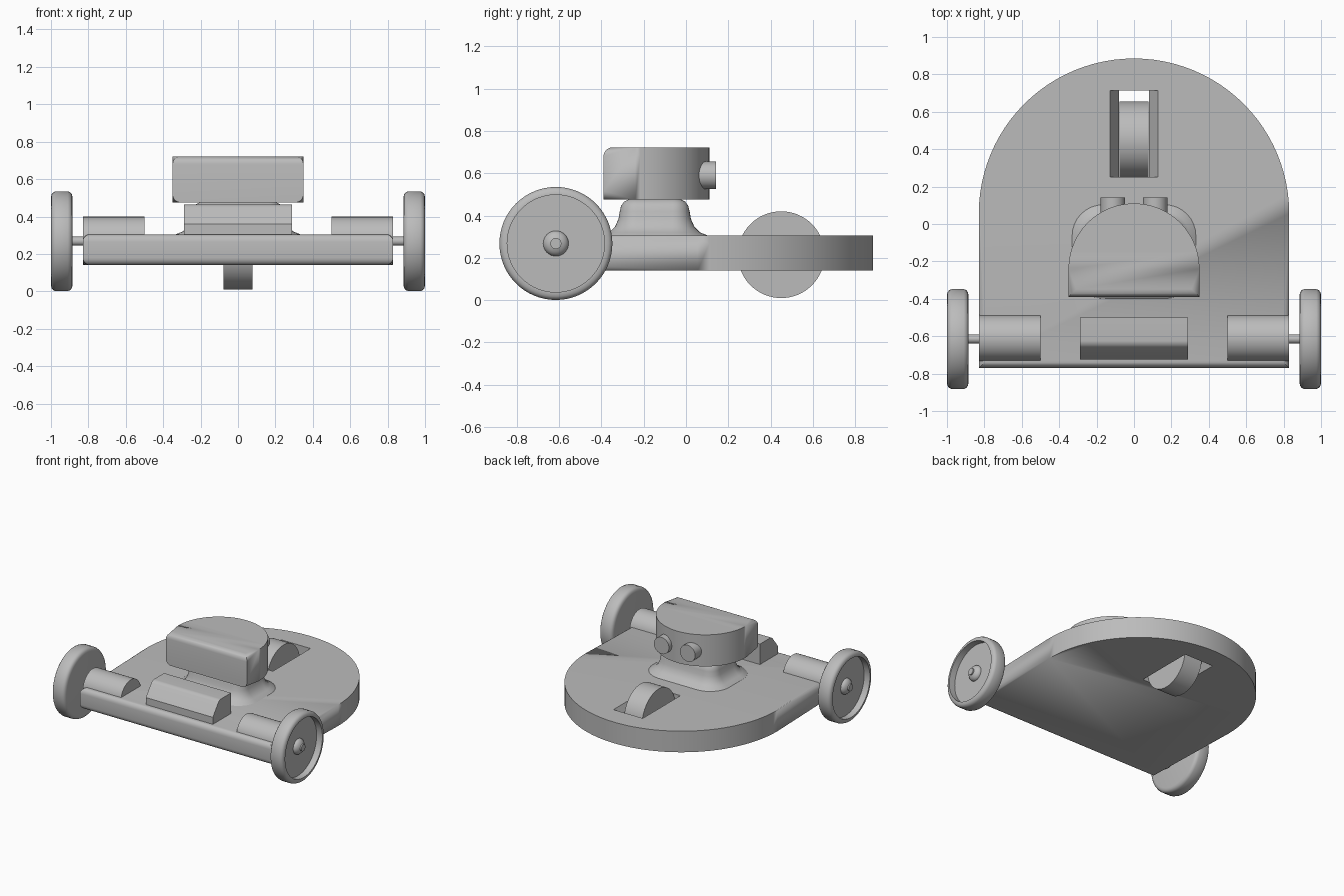
import bpy, bmesh
from math import sin, cos, pi, radians

if "Cube" in bpy.data.objects:
    bpy.data.objects.remove(bpy.data.objects["Cube"])

grey = bpy.data.materials.new("plain grey")
grey.use_nodes = True
grey.diffuse_color = (0.5, 0.5, 0.5, 1)
grey.node_tree.nodes["Principled BSDF"].inputs["Base Color"].default_value = (0.5, 0.5, 0.5, 1)


def finish(name, bm):
    """Turn a bmesh into a named grey object."""
    bmesh.ops.remove_doubles(bm, verts=bm.verts, dist=1e-5)
    bmesh.ops.recalc_face_normals(bm, faces=bm.faces)
    mesh = bpy.data.meshes.new(name)
    bm.to_mesh(mesh)
    bm.free()
    mesh.materials.append(grey)
    ob = bpy.data.objects.new(name, mesh)
    bpy.context.collection.objects.link(ob)
    return ob


def loft(name, rings, bevel=0, pick=None):
    """Skin closed rings of points, cap both ends, round the picked edges."""
    bm = bmesh.new()
    loops = [[bm.verts.new(p) for p in ring] for ring in rings]
    n = len(loops[0])
    for a, b in zip(loops, loops[1:]):
        for i in range(n):
            j = (i + 1) % n
            bm.faces.new((a[i], a[j], b[j], b[i]))
    bm.faces.new(loops[0])
    bm.faces.new(loops[-1])
    if bevel:
        edges = [e for e in bm.edges if pick(e.verts[0].co, e.verts[1].co)]
        bmesh.ops.bevel(bm, geom=edges, offset=bevel, segments=5, profile=0.5, affect='EDGES')
    return finish(name, bm)


def lathe_x(name, profile, y, z, side=1, n=64):
    """Revolve (x, radius) points about an axis parallel to x."""
    rings = [[(side * x, y + r * cos(2 * pi * i / n), z + r * sin(2 * pi * i / n))
              for i in range(n)] for x, r in profile]
    bm = bmesh.new()
    loops = [[bm.verts.new(p) for p in ring] for ring in rings]
    for a, b in zip(loops, loops[1:]):
        for i in range(n):
            j = (i + 1) % n
            bm.faces.new((a[i], a[j], b[j], b[i]))
    bmesh.ops.remove_doubles(bm, verts=bm.verts, dist=1e-5)
    return finish(name, bm)


def d_shape(r, front, centre, n=48):
    """Straight front and sides with a semicircular back."""
    arc = [(r * cos(pi * i / n), centre + r * sin(pi * i / n)) for i in range(n + 1)]
    return [(r, front)] + arc + [(-r, front)]


def at_z(outline, z):
    return [(x, y, z) for x, y in outline]


def along_x(outline, x):
    return [(x, y, z) for y, z in outline]


def flat(a, b):
    return abs(a.z - b.z) < 1e-4


# Base plate with a rounded rim
plate = d_shape(0.83, -0.77, 0.055)
base = loft("base_plate", [at_z(plate, 0.14), at_z(plate, 0.305)], 0.04, flat)

# Slot for the caster, pinched at mid height
pinch = [(-0.135, 0.10), (0.135, 0.10), (0.127, 0.14), (0.08, 0.222), (0.127, 0.305),
         (0.135, 0.35), (-0.135, 0.35), (-0.127, 0.305), (-0.08, 0.222), (-0.127, 0.14)]
cutter = loft("slot_cutter", [[(x, y, z) for x, z in pinch] for y in (0.25, 0.715)])
cutter.hide_render = True
cut = base.modifiers.new("slot", 'BOOLEAN')
cut.operation = 'DIFFERENCE'
cut.solver = 'EXACT'
cut.object = cutter
bpy.context.view_layer.objects.active = base
base.select_set(True)
bpy.ops.object.modifier_apply(modifier="slot")
bpy.data.objects.remove(cutter)

# Caster wheel, rounded on its upper half
disc = [(0.45 + 0.205 * cos(2 * pi * i / 64), 0.215 + 0.205 * sin(2 * pi * i / 64)) for i in range(64)]
loft("caster_wheel", [along_x(disc, -0.078), along_x(disc, 0.078)], 0.035,
     lambda a, b: abs(a.x - b.x) < 1e-4 and min(a.z, b.z) > 0.214)

# Drive wheels, hubs, axles and motor housings on both sides
tyre = [(0.885, 0), (0.885, 0.235), (0.888, 0.25), (0.896, 0.261), (0.91, 0.267),
        (0.975, 0.267), (0.989, 0.261), (0.997, 0.25), (1, 0.235), (1, 0.23),
        (0.95, 0.23), (0.95, 0)]
hub = [(0.94, 0.06)] + [(0.95 + 0.04 * sin(t), 0.06 * cos(t)) for t in [i * pi / 14 for i in range(6)]]
hub += [(0.99, 0.026), (0.996, 0.026), (0.996, 0)]
for side, label in ((1, "left"), (-1, "right")):
    lathe_x(label + "_wheel", tyre, -0.615, 0.268, side)
    lathe_x(label + "_hub", hub, -0.615, 0.268, side, 32)
    lathe_x(label + "_axle", [(0.8, 0), (0.8, 0.024), (0.9, 0.024), (0.9, 0)], -0.615, 0.268, side, 32)
    lathe_x(label + "_motor", [(0.5, 0), (0.5, 0.124), (0.829, 0.124), (0.829, 0)], -0.61, 0.275, side)

# Battery box with a sloping front
box = [(-0.725, 0.29), (-0.725, 0.36), (-0.645, 0.465), (-0.5, 0.465), (-0.5, 0.29)]
loft("battery_box", [along_x(box, -0.29), along_x(box, 0.29)], 0.02,
     lambda a, b: abs(a.x - b.x) > 0.1 and -0.7 < a.y < -0.6)


# Neck flaring into the base
def rounded_rect(hx, hy, r, cy, n=8):
    pts = []
    for k, (sx, sy) in enumerate(((1, 1), (-1, 1), (-1, -1), (1, -1))):
        for i in range(n + 1):
            t = (k + i / n) * pi / 2
            pts.append((sx * (hx - r) + r * cos(t), cy + sy * (hy - r) + r * sin(t)))
    return pts


flare = [(0.09, 0.3), (0.085, 0.306), (0.05, 0.32), (0.022, 0.348), (0.006, 0.385),
         (0, 0.42), (-0.006, 0.445), (-0.02, 0.465), (-0.04, 0.475), (-0.04, 0.49)]
loft("neck", [at_z(rounded_rect(0.245 + d, 0.165 + d, 0.08 + d, -0.148), z) for d, z in flare])

# Head with a flat front and a round back
skull = d_shape(0.35, -0.39, -0.24)
loft("head", [at_z(skull, 0.475), at_z(skull, 0.722)], 0.042,
     lambda a, b: flat(a, b) and (max(a.y, b.y) > -0.38 or a.z > 0.6))

# Sensor eyes on the back of the head
for x, label in ((0.113, "left_sensor"), (-0.113, "right_sensor")):
    ring = [(x + 0.065 * cos(2 * pi * i / 40), 0.59 + 0.065 * sin(2 * pi * i / 40)) for i in range(40)]
    loft(label, [[(u, y, v) for u, v in ring] for y in (0.0, 0.142)])

# Smooth curves, crisp edges
for ob in bpy.context.collection.objects:
    if ob.type == 'MESH':
        bpy.ops.object.select_all(action='DESELECT')
        ob.select_set(True)
        bpy.context.view_layer.objects.active = ob
        bpy.ops.object.shade_smooth_by_angle(angle=radians(32))
